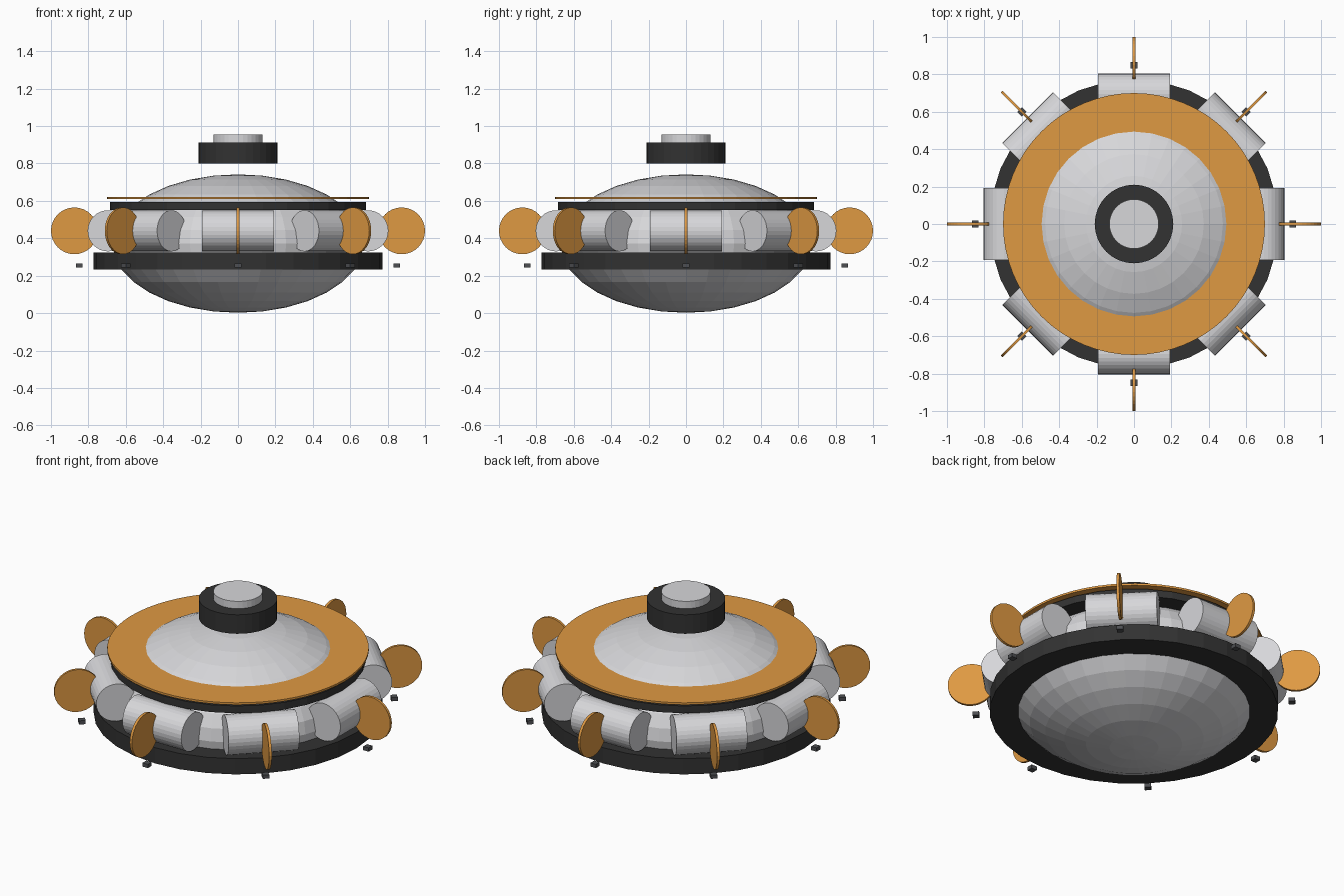
import bpy
import math
from mathutils import Matrix

if "Cube" in bpy.data.objects:
    bpy.data.objects.remove(bpy.data.objects["Cube"])


def material(name, rgb):
    m = bpy.data.materials.new(name)
    m.diffuse_color = (*rgb, 1)
    m.use_nodes = True
    m.node_tree.nodes["Principled BSDF"].inputs["Base Color"].default_value = m.diffuse_color
    return m


SILVER = material("silver", (0.68, 0.68, 0.70))
BLACK = material("charcoal", (0.032, 0.032, 0.032))
ORANGE = material("orange", (0.74, 0.32, 0.055))
GREY = material("dark grey", (0.075, 0.078, 0.085))


def finish(name, mat):
    ob = bpy.context.object
    ob.name = name
    ob.data.name = name
    ob.data.materials.append(mat)
    return ob


def disc(name, mat, radius, z0, z1, sides=32):
    """Upright cylinder between two heights."""
    bpy.ops.mesh.primitive_cylinder_add(vertices=sides, radius=radius, depth=z1 - z0,
                                        location=(0, 0, (z0 + z1) / 2))
    return finish(name, mat)


# Flattened hull
bpy.ops.mesh.primitive_uv_sphere_add(segments=32, ring_count=16, radius=1)
hull = finish("hull", SILVER)
hull.data.transform(Matrix.Diagonal((0.672, 0.672, 0.37, 1)))
hull.location.z = 0.372

# Rims around the hull
disc("lower_rim", BLACK, 0.773, 0.232, 0.325)
disc("upper_rim", BLACK, 0.685, 0.552, 0.595)
disc("orange_deck", ORANGE, 0.70, 0.609, 0.621, 64)

# Turret hovering over the hull
disc("turret_base", BLACK, 0.21, 0.80, 0.912)
disc("turret_cap", SILVER, 0.132, 0.912, 0.955)

# Eight pods, each with a fin and a small block
for i in range(8):
    a = i * math.pi / 4
    turn = Matrix.Rotation(a, 4, 'Z')

    # Drum lying along the rim
    bpy.ops.mesh.primitive_cylinder_add(vertices=32, radius=0.11, depth=0.384)
    ob = finish(f"drum_{i + 1}", SILVER)
    ob.data.transform(turn @ Matrix.Translation((0.694, 0, 0.44))
                      @ Matrix.Rotation(math.pi / 2, 4, 'X'))

    # Thin round fin pointing outward
    bpy.ops.mesh.primitive_cylinder_add(vertices=32, radius=0.125, depth=0.015)
    ob = finish(f"fin_{i + 1}", ORANGE)
    ob.data.transform(turn @ Matrix.Translation((0.875, 0, 0.44))
                      @ Matrix.Rotation(math.pi / 2, 4, 'X'))

    # Small block beneath the fin
    bpy.ops.mesh.primitive_cube_add(size=1)
    ob = finish(f"block_{i + 1}", GREY)
    ob.data.transform(turn @ Matrix.Translation((0.848, 0, 0.255))
                      @ Matrix.Diagonal((0.035, 0.035, 0.022, 1)))
